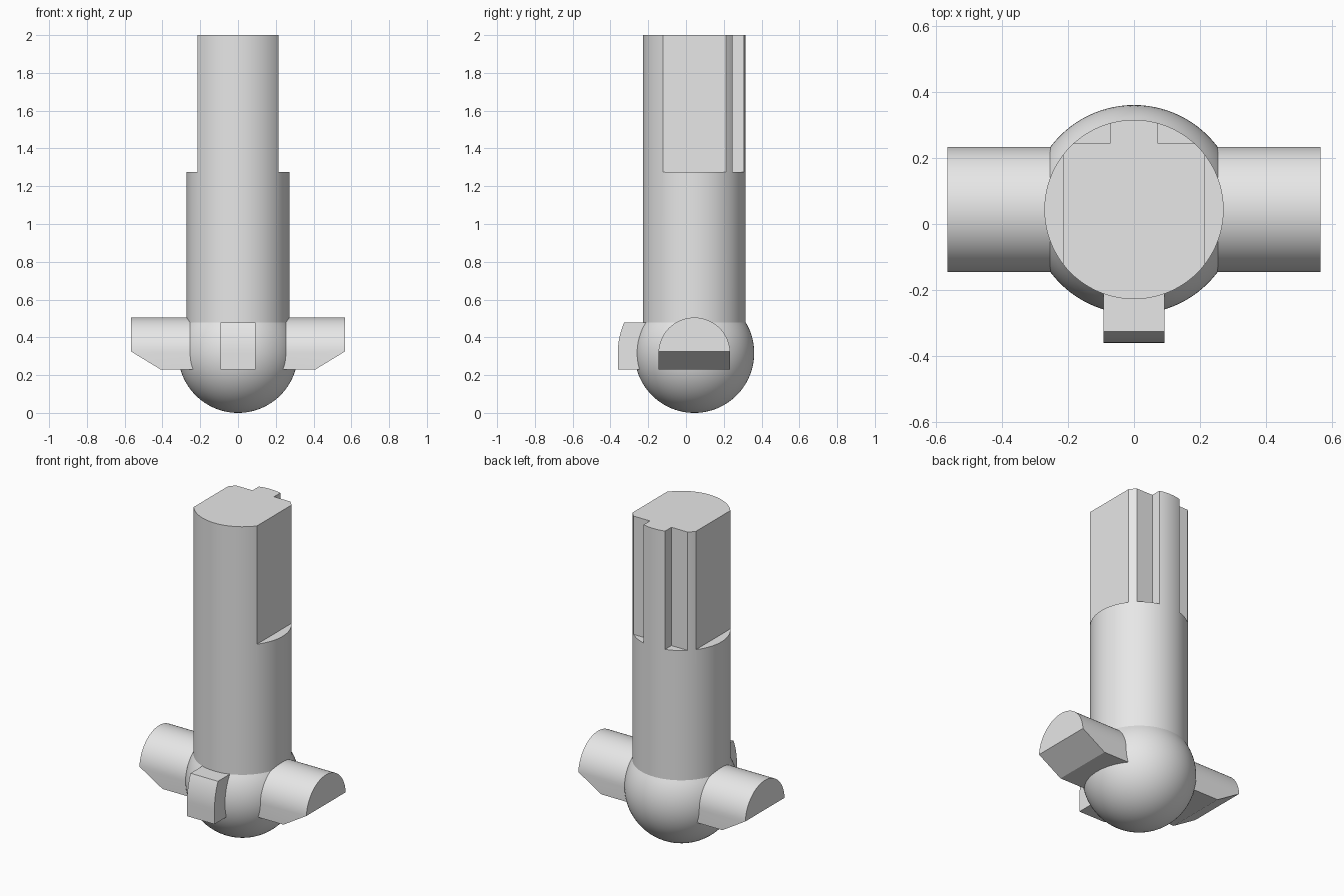
import bpy, bmesh, math
from mathutils import Matrix, Vector

if "Cube" in bpy.data.objects:
    bpy.data.objects.remove(bpy.data.objects["Cube"])

AXIS_Y = 0.044        # shaft axis
BALL_R = 0.317
SHAFT_R = 0.272
HEIGHT = 2.0
STEP_Z = 1.275        # start of the keyed section
FLOOR_Z = 0.23        # underside of arms and tab

grey = bpy.data.materials.new("plain_grey")
grey.use_nodes = True
grey.diffuse_color = (0.8, 0.8, 0.8, 1)
grey.node_tree.nodes["Principled BSDF"].inputs["Base Color"].default_value = (0.8, 0.8, 0.8, 1)


def make_object(name, bm):
    bmesh.ops.recalc_face_normals(bm, faces=bm.faces)
    mesh = bpy.data.meshes.new(name)
    bm.to_mesh(mesh)
    bm.free()
    mesh.materials.append(grey)
    obj = bpy.data.objects.new(name, mesh)
    bpy.context.collection.objects.link(obj)
    return obj


def extrude_profile(points, x0, x1):
    """Extrude a (y, z) outline along x."""
    bm = bmesh.new()
    face = bm.faces.new([bm.verts.new((x0, y, z)) for y, z in points])
    new = bmesh.ops.extrude_face_region(bm, geom=[face])["geom"]
    verts = [g for g in new if isinstance(g, bmesh.types.BMVert)]
    bmesh.ops.translate(bm, verts=verts, vec=(x1 - x0, 0, 0))
    return bm


def arc(cy, cz, r, a0, a1, n):
    angles = [math.radians(a0 + (a1 - a0) * i / n) for i in range(n + 1)]
    return [(cy + r * math.cos(a), cz + r * math.sin(a)) for a in angles]


def activate(obj):
    bpy.ops.object.select_all(action='DESELECT')
    obj.select_set(True)
    bpy.context.view_layer.objects.active = obj


def smooth(obj):
    activate(obj)
    bpy.ops.object.shade_smooth_by_angle(angle=math.radians(25))


# Ball and shaft, turned as one body
meet = math.degrees(math.acos(SHAFT_R / BALL_R))
profile = arc(0, BALL_R, BALL_R, -90, meet, 32)
profile += [(SHAFT_R, STEP_Z), (SHAFT_R, HEIGHT), (0, HEIGHT)]
bm = bmesh.new()
ring = [bm.verts.new((r, 0, z)) for r, z in profile]
edges = [bm.edges.new(pair) for pair in zip(ring, ring[1:])]
bmesh.ops.spin(bm, geom=ring + edges, cent=(0, 0, 0), axis=(0, 0, 1),
               angle=math.tau, steps=96)
bmesh.ops.remove_doubles(bm, verts=bm.verts, dist=0.0005)
bmesh.ops.translate(bm, verts=bm.verts, vec=(0, AXIS_Y, 0))
body = make_object("ball_and_shaft", bm)


# Side flats and back notches cut into the upper shaft
def cut_box(x0, x1, y0, y1):
    bm = bmesh.new()
    z0, z1 = STEP_Z, HEIGHT + 0.2
    size = Matrix.Diagonal((x1 - x0, y1 - y0, z1 - z0, 1))
    place = Matrix.Translation(((x0 + x1) / 2, (y0 + y1) / 2, (z0 + z1) / 2))
    bmesh.ops.create_cube(bm, size=1, matrix=place @ size)
    cutter = make_object("shaft_cutter", bm)
    cutter.hide_render = True
    mod = body.modifiers.new("cut", 'BOOLEAN')
    mod.operation = 'DIFFERENCE'
    mod.solver = 'EXACT'
    mod.object = cutter
    activate(body)
    bpy.ops.object.modifier_apply(modifier=mod.name)
    bpy.data.objects.remove(cutter)


for side in (-1, 1):
    cut_box(*sorted((side * 0.215, side * 0.5)), -0.5, 0.5)
    cut_box(*sorted((side * 0.073, side * 0.4)), 0.245, 0.6)
smooth(body)

# Side arms: round on top, flat below, bevelled at the outer end
ARM_R, ARM_END = 0.19, 0.566
outline = arc(AXIS_Y, 0.315, ARM_R, 0, 180, 32)
outline += [(AXIS_Y - ARM_R, FLOOR_Z), (AXIS_Y + ARM_R, FLOOR_Z)]
for name, side in (("right_arm", -1), ("left_arm", 1)):
    bm = extrude_profile(outline, side * 0.1, side * ARM_END)
    cut = bmesh.ops.bisect_plane(
        bm, geom=bm.verts[:] + bm.edges[:] + bm.faces[:],
        plane_co=Vector((side * 0.41, 0, FLOOR_Z)),
        plane_no=Vector((side * 0.095, 0, -0.156)), clear_outer=True)
    rim = [g for g in cut["geom_cut"] if isinstance(g, bmesh.types.BMEdge)]
    bmesh.ops.holes_fill(bm, edges=rim, sides=0)
    smooth(make_object(name, bm))

# Front tab with a rounded outer face
tab = arc(AXIS_Y, BALL_R, 0.405, 180, 156.3, 12)
tab += [(-0.1, tab[-1][1]), (-0.1, FLOOR_Z), (tab[0][0], FLOOR_Z)]
smooth(make_object("front_tab", extrude_profile(tab, -0.093, 0.093)))
